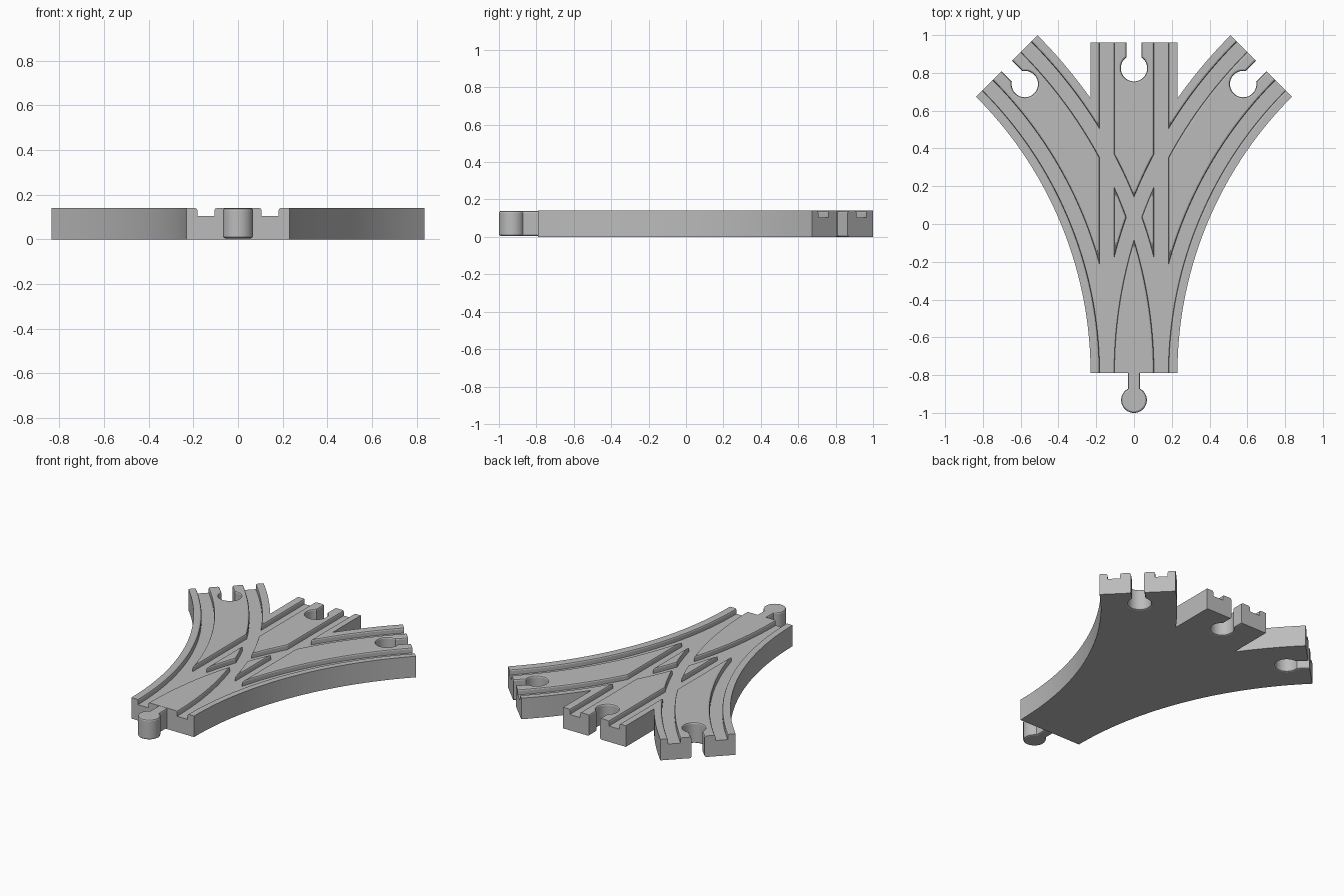
import bpy, bmesh
from math import sin, cos, pi, radians
from mathutils import Vector, Matrix

cube = bpy.data.objects.get("Cube")
if cube:
    bpy.data.objects.remove(cube, do_unlink=True)

HEIGHT, FLOOR = 0.14, 0.105       # board top and groove floor
HALF = 0.23                       # half width of a lane
FRONT, BACK = -0.79, 0.96         # ends of the straight lane
RADIUS, TURN = 2.3, radians(45)   # centre line of the curved lanes
GROOVE, GROOVE_HALF = 0.144, 0.038
ROUND = 0.01                      # softened lips

grey = bpy.data.materials.new("plain grey")
grey.use_nodes = True
colour = (0.5, 0.5, 0.5, 1)
grey.diffuse_color = colour
grey.node_tree.nodes["Principled BSDF"].inputs["Base Color"].default_value = colour


def loft(name, sections):
    """Closed solid through a list of equal-length rings."""
    bm = bmesh.new()
    rings = [[bm.verts.new(p) for p in ring] for ring in sections]
    n = len(rings[0])
    for a, b in zip(rings, rings[1:]):
        for i in range(n):
            j = (i + 1) % n
            bm.faces.new((a[i], a[j], b[j], b[i]))
    bm.faces.new(rings[0])
    bm.faces.new(rings[-1])
    bmesh.ops.recalc_face_normals(bm, faces=bm.faces)
    mesh = bpy.data.meshes.new(name)
    bm.to_mesh(mesh)
    bm.free()
    mesh.materials.append(grey)
    obj = bpy.data.objects.new(name, mesh)
    bpy.context.collection.objects.link(obj)
    return obj


def activate(obj):
    bpy.ops.object.select_all(action='DESELECT')
    obj.select_set(True)
    bpy.context.view_layer.objects.active = obj


def cut(target, cutter):
    cutter.hide_render = True
    mod = target.modifiers.new("cut", 'BOOLEAN')
    mod.operation, mod.solver, mod.object = 'DIFFERENCE', 'EXACT', cutter
    activate(target)
    bpy.ops.object.modifier_apply(modifier=mod.name)
    bpy.data.objects.remove(cutter, do_unlink=True)


def arc_point(radius, angle, side=1):
    return Vector((side * (RADIUS - radius * cos(angle)), FRONT + radius * sin(angle), 0))


def lip(steps=2):
    """Quarter round as (outward offset, drop below the edge)."""
    angles = [i * pi / 2 / steps for i in range(steps + 1)]
    return [(ROUND * (1 - cos(a)), ROUND * (1 - sin(a))) for a in angles]


# Board: one outline following the outer edges of all three lanes
STEPS = 36
meet = math_angle = None
inner, outer = RADIUS - HALF, RADIUS + HALF
meet = Vector((inner, (outer ** 2 - inner ** 2) ** 0.5)).angle_signed(Vector((1, 0)))
half = [arc_point(inner, TURN * i / STEPS) for i in range(STEPS + 1)]
half += [arc_point(outer, TURN + (meet - TURN) * i / 10) for i in range(11)]
half.append(Vector((HALF, BACK, 0)))
outline = half + [Vector((-p.x, p.y, 0)) for p in reversed(half)]
board = loft("track_board", [[p + Vector((0, 0, z)) for p in outline] for z in (0, HEIGHT)])

# Wheel grooves: a U section with rounded lips, swept along each rail
right = [(GROOVE_HALF, FLOOR)]
right += [(GROOVE_HALF + o, HEIGHT - d) for o, d in lip()]
right.append((GROOVE_HALF + ROUND, HEIGHT + 0.1))
section = right + [(-x, z) for x, z in reversed(right)]

for rail in (-GROOVE, GROOVE):
    cut(board, loft("straight_groove", [
        [Vector((rail + x, y, z)) for x, z in section] for y in (FRONT - 0.1, BACK + 0.1)]))
    for side in (-1, 1):
        start, end = -0.03, TURN + 0.04
        angles = [start + (end - start) * i / STEPS for i in range(STEPS + 1)]
        cut(board, loft("curved_groove", [
            [arc_point(RADIUS + rail + x, a, side) + Vector((0, 0, z)) for x, z in section]
            for a in angles]))


def keyhole(radius, neck, length, offset, z):
    """Round head at the origin with a neck running towards +y."""
    r, w = radius + offset, neck + offset
    first = Vector((w, (r * r - w * w) ** 0.5)).angle_signed(Vector((0, 1)))
    first = -abs(first)
    span = 2 * pi + 2 * first
    ring = [Vector((r * sin(-first + span * i / 40), r * cos(-first + span * i / 40), z))
            for i in range(41)]
    return ring + [Vector((-w, length, z)), Vector((w, length, z))]


# Sockets through the far end of every lane
levels = [(ROUND, -0.1)] + [(o, d) for o, d in reversed(lip())]
levels += [(o, HEIGHT - d) for o, d in lip()] + [(ROUND, HEIGHT + 0.1)]
ends = [(Vector((0, BACK, 0)), 0)]
ends += [(arc_point(RADIUS, TURN, s), -s * TURN) for s in (-1, 1)]
for position, heading in ends:
    place = Matrix.Translation(position) @ Matrix.Rotation(heading, 4, 'Z')
    place = place @ Matrix.Translation((0, -0.135, 0))
    cut(board, loft("socket", [
        [place @ p for p in keyhole(0.07, 0.04, 0.25, o, z)] for o, z in levels]))

# Connector peg on the near end
low, high = 0.005, HEIGHT - 0.001
levels = [(-o, low + d) for o, d in reversed(lip())] + [(-o, high - d) for o, d in lip()]
move = Vector((0, -0.932, 0))
peg = loft("connector_peg", [
    [p + move for p in keyhole(0.068, 0.033, 0.15, o, z)] for o, z in levels])

for obj in (board, peg):
    activate(obj)
    bpy.ops.object.shade_smooth_by_angle(angle=radians(20))
